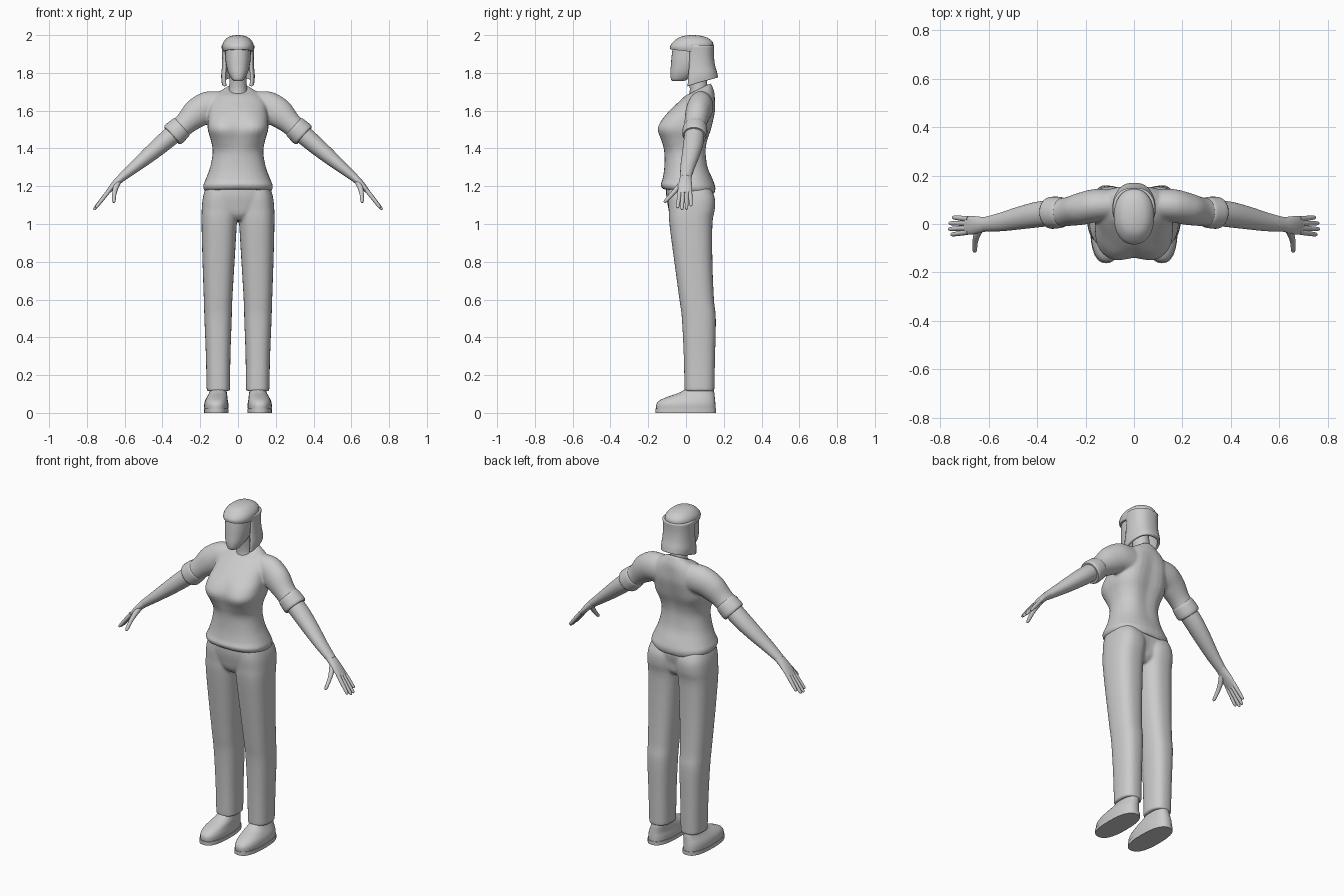
import bpy, bmesh, math
from mathutils import Vector

N = 32


def spow(v, p):
    return math.copysign(abs(v) ** p, v)


def ring(z, hw, yf, yb, n=2.3, tilt=0, cx=0, dip=0, groove=0):
    """Horizontal superellipse; dip / groove dent the middle of the front / back."""
    pts = []
    for i in range(N):
        a = 2 * math.pi * i / N
        c, s = spow(math.cos(a), 2 / n), spow(math.sin(a), 2 / n)
        y = (yf + yb) / 2 + (yb - yf) / 2 * s
        y += (dip if s < 0 else -groove) * math.exp(-(c / 0.35) ** 2)
        pts.append(Vector((cx + hw * c, y, z + tilt * s)))
    return pts


def tube(path):
    """Rings across a path of (x, y, z, thickness, y radius)."""
    P = [Vector(p[:3]) for p in path]
    rings = []
    for i, p in enumerate(path):
        t = (P[min(i + 1, len(P) - 1)] - P[max(i - 1, 0)]).normalized()
        side = Vector((0, 1, 0)) - t * t.y
        side.normalize()
        up = side.cross(t)
        angs = [2 * math.pi * k / N for k in range(N)]
        rings.append([P[i] + up * p[3] * math.cos(a) + side * p[4] * math.sin(a) for a in angs])
    return rings


def flip(rings):
    return [[Vector((-p.x, p.y, p.z)) for p in r] for r in rings]


def smooth_rings(R, steps=4):
    """Catmull-Rom interpolation between neighbouring rings."""
    out = []
    for i in range(len(R) - 1):
        quad = [R[max(i - 1, 0)], R[i], R[i + 1], R[min(i + 2, len(R) - 1)]]
        for k in range(steps):
            t = k / steps
            out.append([0.5 * (2 * b + (c - a) * t + (2 * a - 5 * b + 4 * c - d) * t * t
                               + (3 * b - a - 3 * c + d) * t ** 3) for a, b, c, d in zip(*quad)])
    return out + [R[-1]]


def shade(ob, angle=40):
    bpy.ops.object.select_all(action='DESELECT')
    ob.select_set(True)
    bpy.context.view_layer.objects.active = ob
    bpy.ops.object.shade_smooth_by_angle(angle=math.radians(angle))


def build(name, lofts, steps=4, fuse=0, cap=True):
    bm = bmesh.new()
    for R in lofts:
        V = [[bm.verts.new(p) for p in r] for r in (smooth_rings(R, steps) if steps > 1 else R)]
        m = len(V[0])
        for a, b in zip(V, V[1:]):
            for i in range(m if cap else m - 1):
                j = (i + 1) % m
                bm.faces.new((a[i], a[j], b[j], b[i]))
        if cap:
            bm.faces.new(V[0])
            bm.faces.new(V[-1])
    bmesh.ops.recalc_face_normals(bm, faces=bm.faces)
    me = bpy.data.meshes.new(name)
    bm.to_mesh(me)
    bm.free()
    ob = bpy.data.objects.new(name, me)
    bpy.context.collection.objects.link(ob)
    shade(ob)
    if fuse:
        r = ob.modifiers.new("fuse", 'REMESH')
        r.mode, r.voxel_size, r.use_smooth_shade = 'VOXEL', fuse, True
        s = ob.modifiers.new("soften", 'SMOOTH')
        s.factor, s.iterations = 0.5, 6
    return ob


# Shirt: torso with both sleeves fused
torso = [ring(1.172, .176, -.122, .15, 2.4, -.012), ring(1.20, .185, -.135, .156, 2.4, -.008),
         ring(1.235, .172, -.125, .142), ring(1.30, .148, -.115, .12, groove=.006),
         ring(1.38, .134, -.115, .112, groove=.01), ring(1.44, .143, -.137, .12, 2.5, dip=.01, groove=.012),
         ring(1.50, .16, -.16, .14, 2.8, dip=.02, groove=.013), ring(1.55, .16, -.138, .152, 2.7, dip=.015, groove=.012),
         ring(1.60, .155, -.088, .162, 2.5, groove=.012), ring(1.65, .148, -.035, .16, groove=.008),
         ring(1.69, .115, 0, .15, 2.2, .008), ring(1.718, .06, .018, .132, 2, .028)]
sleeve = tube([(.08, .08, 1.62, .082, .065), (.16, .076, 1.618, .083, .068), (.22, .062, 1.585, .078, .066),
               (.28, .05, 1.53, .06, .059), (.345, .045, 1.47, .059, .06)])
build("shirt", [torso, sleeve, flip(sleeve)], fuse=.007)
cuff = tube([(.295, .048, 1.517, .058, .058), (.305, .048, 1.508, .063, .064),
             (.34, .046, 1.476, .066, .066), (.35, .045, 1.467, .06, .06)])
build("sleeve_cuffs", [cuff, flip(cuff)])

# Trousers: pelvis and two legs fused
pelvis = [ring(1.02, .05, -.06, .10), ring(1.05, .11, -.085, .125), ring(1.10, .175, -.097, .145, groove=.015),
          ring(1.15, .182, -.105, .15, groove=.01), ring(1.20, .168, -.105, .138)]
leg = [ring(z, (xo - xi) / 2, yf, yb, 2.5, 0, (xo + xi) / 2) for z, xi, xo, yf, yb in [
    (.115, .042, .166, -.008, .15), (.3, .04, .17, -.012, .154), (.5, .033, .178, -.022, .158),
    (.6, .03, .181, -.035, .148), (.8, .018, .188, -.062, .14), (1.0, .006, .193, -.088, .14),
    (1.08, .0, .192, -.092, .153), (1.14, .0, .186, -.095, .152), (1.19, .01, .172, -.09, .13)]]
build("trousers", [pelvis, leg, flip(leg)], fuse=.007)

# Shoes: flat sole and rounded upper
sole = [ring(z, .066, -.162, .16, 2.5, 0, .115) for z in (0, .022)]
build("shoe_soles", [sole, flip(sole)], steps=1)
shoe = [ring(z, hw, yf, yb, 2.4, 0, cx) for z, hw, yf, yb, cx in [
    (.02, .063, -.158, .157, .115), (.045, .064, -.157, .156, .115), (.066, .06, -.14, .154, .114),
    (.085, .054, -.098, .152, .11), (.105, .047, -.04, .15, .106), (.13, .042, .005, .145, .104)]]
build("shoes", [shoe, flip(shoe)])

# Arms and hands
arm = tube([(.31, .047, 1.503, .05, .052), (.39, .04, 1.435, .048, .053), (.47, .025, 1.367, .041, .047),
            (.55, .008, 1.30, .031, .038), (.62, -.002, 1.243, .022, .029)])
palm = tube([(.605, 0, 1.255, .022, .03), (.635, -.003, 1.228, .02, .033), (.665, -.005, 1.197, .016, .038),
             (.695, -.006, 1.162, .01, .037)])
build("forearms", [arm, flip(arm)])
build("palms", [palm, flip(palm)])
fingers = []
for y0, y1, x1, z1 in [(.021, .027, .748, 1.095), (.003, .003, .762, 1.077),
                       (-.016, -.021, .764, 1.075), (-.033, -.044, .754, 1.085)]:
    a, b = Vector((.682, y0, 1.178)), Vector((x1, y1, z1))
    f = tube([(*a.lerp(b, t), r, r) for t, r in [(0, .011), (.4, .0105), (.8, .009), (.96, .007), (1, .002)]])
    fingers += [f, flip(f)]
thumb = tube([(.63, -.01, 1.228, .014, .018), (.648, -.045, 1.19, .014, .014), (.655, -.075, 1.157, .011, .011),
              (.657, -.108, 1.122, .009, .009), (.657, -.116, 1.114, .003, .003)])
build("fingers", fingers + [thumb, flip(thumb)])

# Neck and face
build("neck", [[ring(1.66, .055, .012, .12, 2), ring(1.72, .047, .02, .115, 2), ring(1.83, .045, 0, .1, 2)]])
build("face", [[ring(1.757, .022, -.072, -.01), ring(1.768, .034, -.08, .012), ring(1.80, .051, -.083, .06),
                ring(1.84, .062, -.08, .10), ring(1.88, .067, -.077, .12), ring(1.94, .068, -.07, .12)]])

# Hair: crown cap and an open bob hanging round the back
build("hair_crown", [[ring(1.912, .078, -.083, .14, 2.2, -.012), ring(1.935, .083, -.084, .144, 2.2, -.006),
                      ring(1.962, .078, -.07, .142, 2.2), ring(1.985, .058, -.042, .115, 2.2),
                      ring(1.996, .034, -.01, .08, 2), ring(2.0, .006, .025, .045, 2)]])
bob = []
for z, hw, yb, drop in [(1.945, .08, .142, 0), (1.89, .077, .141, 0), (1.84, .078, .147, .01),
                        (1.80, .082, .158, .025), (1.775, .079, .163, .045)]:
    row = []
    for i in range(29):
        a = math.radians(-125 + 250 * i / 28)
        c, s = spow(math.cos(a), .85), spow(math.sin(a), .8)
        row.append(Vector((hw * s, .06 + (yb - .06) * c * (1 if c > 0 else .75), z - drop * (1 - c) / 1.6)))
    bob.append(row)
hair = build("hair_bob", [bob], cap=False)
sol = hair.modifiers.new("thickness", 'SOLIDIFY')
sol.thickness, sol.offset = .014, 0
